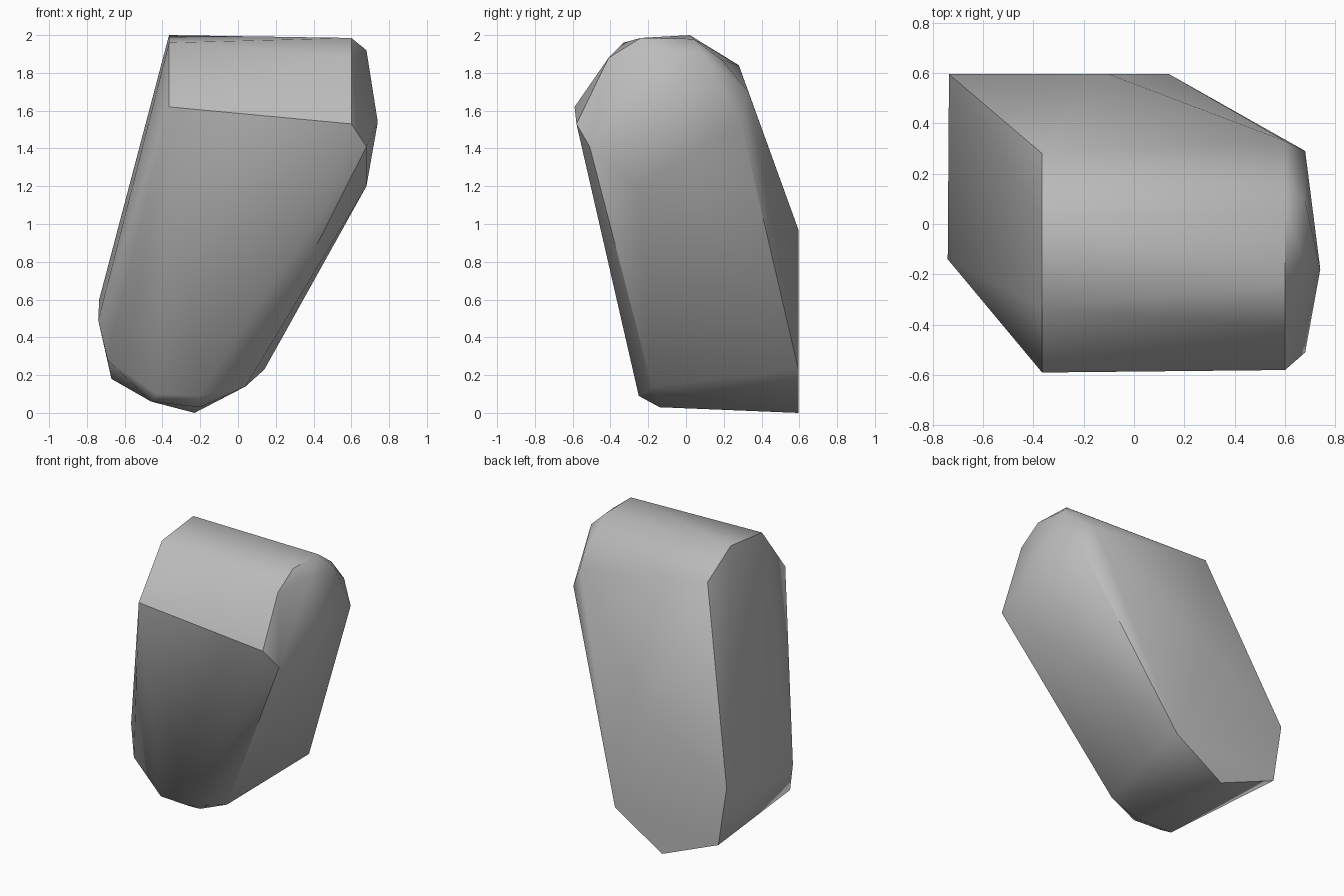
import bpy
import bmesh
import math
from mathutils import Vector

# Remove only the default object
default_cube = bpy.data.objects.get("Cube")
if default_cube is not None:
    bpy.data.objects.remove(default_cube, do_unlink=True)


def make_material(name, colour):
    material = bpy.data.materials.new(name)
    material.use_nodes = True
    material.diffuse_color = colour
    shader = material.node_tree.nodes["Principled BSDF"]
    shader.inputs["Base Color"].default_value = colour
    shader.inputs["Roughness"].default_value = 0.8
    return material


def profile_at(x, outline):
    """Place a (y, z) profile on a plane across the x axis."""
    return [Vector((x, y, z)) for y, z in outline]


def profile_on_back(y, outline):
    """Place an (x, z) profile on a plane across the y axis."""
    return [Vector((x, y, z)) for x, z in outline]


def hull_object(name, points, material):
    """Wrap the corner points in a closed convex skin."""
    mesh = bpy.data.meshes.new(name)
    bm = bmesh.new()
    for point in points:
        bm.verts.new(point)
    result = bmesh.ops.convex_hull(bm, input=bm.verts[:])
    unused = {v for v in bm.verts if not v.link_faces}
    bmesh.ops.delete(bm, geom=list(unused), context="VERTS")
    bmesh.ops.dissolve_limit(bm, angle_limit=math.radians(1),
                             verts=bm.verts[:], edges=bm.edges[:])
    bmesh.ops.recalc_face_normals(bm, faces=bm.faces[:])
    bm.to_mesh(mesh)
    bm.free()
    mesh.materials.append(material)
    obj = bpy.data.objects.new(name, mesh)
    bpy.context.collection.objects.link(obj)
    return obj


# Flat cut across the upper left end
upper_left_cut = profile_at(-.365, [(.28, 1.84), (.02, 2), (-.33, 1.96), (-.59, 1.62)])

# Domed upper right end: outer rim, then the bulge inside it
upper_right_rim = profile_at(.6, [(.33, 1.7), (.19, 1.87), (.04, 1.98),
                                  (-.24, 1.985), (-.41, 1.88), (-.58, 1.53)])
upper_right_dome = profile_at(.68, [(.29, 1.54), (.09, 1.9), (-.15, 1.92),
                                    (-.25, 1.2), (-.51, 1.41)])
dome_tip = [Vector((.74, -.18, 1.54))]

# Flat back of the lower end
lower_back = profile_on_back(.595, [(-.735, .6), (-.67, .18), (-.23, 0),
                                    (.14, .23), (-.1, .97)])

# Rounded front of the lower end, with a small bevel under it
lower_front = profile_on_back(-.18, [(-.69, .28), (-.61, .21), (.04, .14), (-.46, .06)])
lower_front += profile_on_back(-.14, [(-.74, .49), (-.2, .03)])
lower_front += profile_on_back(-.25, [(-.43, .1), (-.21, .09)])

stone_grey = make_material("stone grey", (.5, .5, .5, 1))
boulder = hull_object("boulder",
                      upper_left_cut + upper_right_rim + upper_right_dome
                      + dome_tip + lower_back + lower_front,
                      stone_grey)

# Soft shading across the gentle facets, crisp at the cuts
bpy.ops.object.select_all(action="DESELECT")
boulder.select_set(True)
bpy.context.view_layer.objects.active = boulder
bpy.ops.object.shade_smooth_by_angle(angle=math.radians(35))
